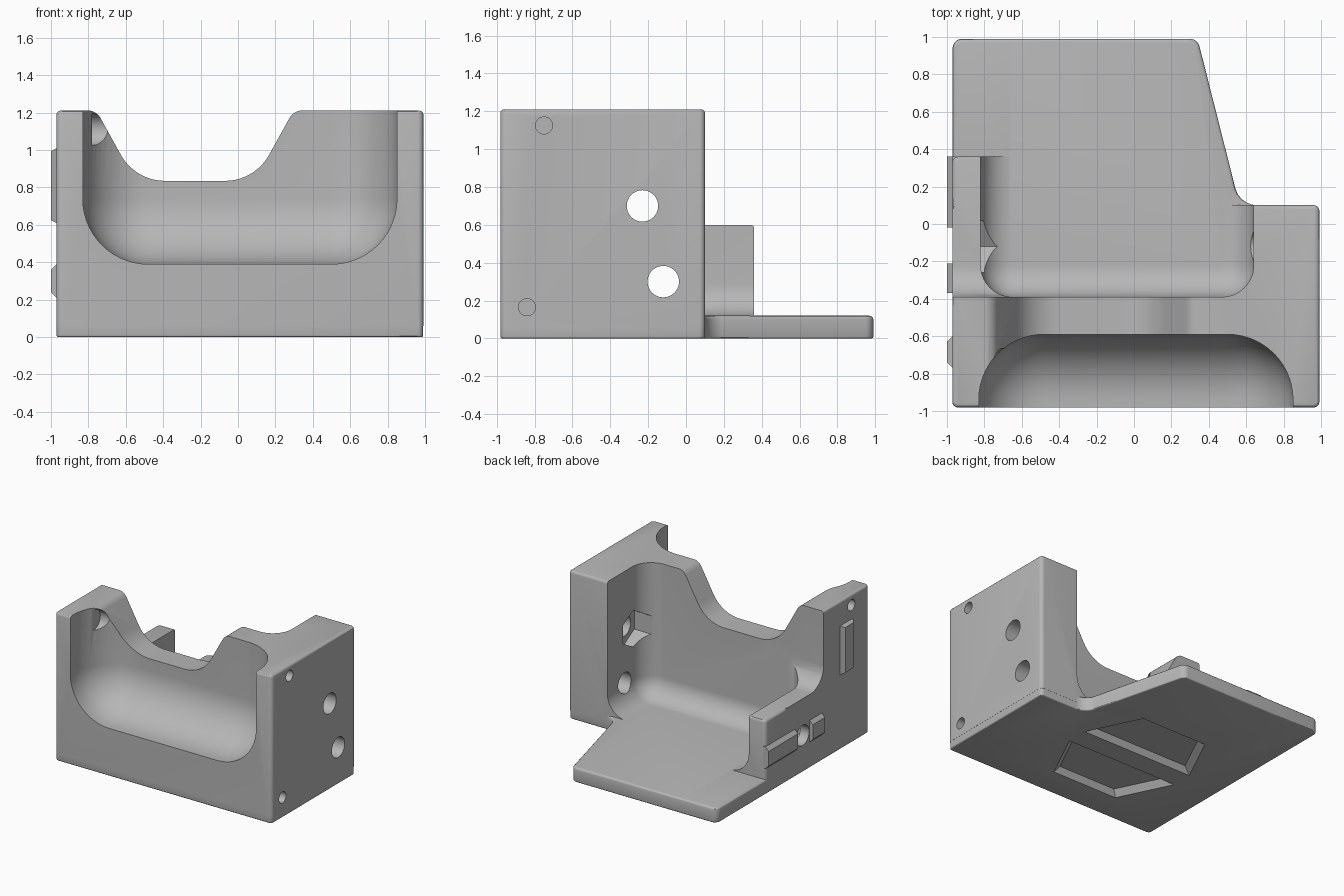
import bpy, bmesh, math
from mathutils import Vector

if "Cube" in bpy.data.objects:
    bpy.data.objects.remove(bpy.data.objects["Cube"])

grey = bpy.data.materials.new("plain_grey")
grey.use_nodes = True
grey.diffuse_color = (0.47, 0.47, 0.47, 1)
grey.node_tree.nodes["Principled BSDF"].inputs["Base Color"].default_value = (0.47, 0.47, 0.47, 1)


def finish(bm, name):
    bmesh.ops.recalc_face_normals(bm, faces=bm.faces)
    mesh = bpy.data.meshes.new(name)
    bm.to_mesh(mesh)
    bm.free()
    ob = bpy.data.objects.new(name, mesh)
    bpy.context.scene.collection.objects.link(ob)
    return ob


def extrude(points, shift):
    """Solid prism from a flat outline."""
    bm = bmesh.new()
    face = bm.faces.new([bm.verts.new(p) for p in points])
    new = bmesh.ops.extrude_face_region(bm, geom=[face])["geom"]
    bmesh.ops.translate(bm, vec=shift, verts=[g for g in new if isinstance(g, bmesh.types.BMVert)])
    bmesh.ops.recalc_face_normals(bm, faces=bm.faces)
    return bm


def round_edges(bm, edges, size, segments):
    bmesh.ops.bevel(bm, geom=edges, offset=size, segments=segments, profile=0.5,
                    affect='EDGES', clamp_overlap=False)


def slab(name, outline, lo, hi, rim, foot=0):
    """Upright prism; outline holds (x, y, corner size)."""
    bm = extrude([(x, y, lo) for x, y, r in outline], (0, 0, hi - lo))
    for x, y, r in outline:
        spot = Vector((x, y))
        round_edges(bm, [e for e in bm.edges if all((v.co.xy - spot).length < 1e-4 for v in e.verts)], r, 5)
    for level, size in ((hi, rim), (lo, foot)):
        if size:
            round_edges(bm, [e for e in bm.edges if all(abs(v.co.z - level) < 1e-4 for v in e.verts)], size, 3)
    return finish(bm, name)


def rectangle(x0, x1, y0, y1, r):
    return [(x0, y0, r), (x1, y0, r), (x1, y1, r), (x0, y1, r)]


def rounded_box(name, lo, hi, radius):
    x0, y0, z0 = lo
    x1, y1, z1 = hi
    bm = extrude([(x0, y0, z0), (x1, y0, z0), (x1, y1, z0), (x0, y1, z0)], (0, 0, z1 - z0))
    round_edges(bm, list(bm.edges), radius, 14)
    return finish(bm, name)


def bore(name, y, z, x0, x1, r, sides=40):
    ring = [2 * math.pi * i / sides for i in range(sides)]
    return finish(extrude([(x0, y + r * math.sin(a), z + r * math.cos(a)) for a in ring], (x1 - x0, 0, 0)), name)


def hull(name, points):
    bm = bmesh.new()
    for p in points:
        bm.verts.new(p)
    bmesh.ops.convex_hull(bm, input=bm.verts)
    return finish(bm, name)


def combine(target, tool, operation='DIFFERENCE'):
    mod = target.modifiers.new("combine", 'BOOLEAN')
    mod.operation, mod.solver, mod.object = operation, 'EXACT', tool
    bpy.context.view_layer.objects.active = target
    bpy.ops.object.modifier_apply(modifier=mod.name)
    bpy.data.objects.remove(tool)


# Base plate with slanted side, tall block and low side wall
body = slab("bracket_body", [(-0.97, -0.98, 0.03), (0.99, -0.98, 0.03), (0.99, 0.1, 0.03),
                             (0.565, 0.1, 0.09), (0.34, 0.99, 0.04), (-0.97, 0.99, 0.05)],
            0, 0.12, 0.02, 0.01)
combine(body, slab("tall_block", rectangle(-0.971, 0.991, -0.981, 0.101, 0.03), 0.06, 1.21, 0.02), 'UNION')
combine(body, slab("low_wall", rectangle(-0.9705, -0.66, -0.6, 0.36, 0.03), 0.05, 0.601, 0.02), 'UNION')

# Large filleted pockets, and the step down to the low wall
combine(body, rounded_box("front_pocket", (-0.83, -3, 0.39), (0.85, -0.59, 3), 0.35))
combine(body, rounded_box("rear_pocket", (-0.82, -0.39, 0.119), (0.64, 3, 3), 0.17))
combine(body, rounded_box("wall_step", (-2, -0.391, 0.6), (-0.3, 2, 3), 0.17))

# Saddle notch in the middle wall, mirrored about its own centre
half = []
for i in range(11):
    a = math.radians(6 * i)
    half.append((0.16 + 0.27 * math.sin(a), 0.835 + 0.27 * (1 - math.cos(a))))
for i in range(7):
    a = math.radians(60 - 10 * i)
    half.append((0.575 - 0.08 * math.sin(a), 1.132 + 0.08 * math.cos(a)))
half.append((0.575, 1.5))
notch = half + [(-x, z) for x, z in reversed(half)]
combine(body, finish(extrude([(x - 0.23, -1.3, z) for x, z in notch], (0, 1.3, 0)), "notch"))

# Through holes, blind holes and nut recesses
combine(body, bore("upper_hole", -0.23, 0.7, -1.5, 1.5, 0.083))
combine(body, bore("lower_hole", -0.12, 0.3, -1.5, 1.5, 0.083))
combine(body, bore("upper_nut", -0.23, 0.7, 0.4, 0.72, 0.15, 6))
combine(body, bore("lower_nut", -0.12, 0.3, -0.89, -0.5, 0.16, 6))
combine(body, bore("counterbore", -0.75, 1.11, -0.78, -0.3, 0.085))
for y, z, x0, x1 in ((-0.75, 1.125, 0.89, 1.2), (-0.84, 0.165, 0.89, 1.2), (-0.75, 1.125, -1.2, -0.88)):
    combine(body, bore("blind_hole", y, z, x0, x1, 0.045))

# Two tapered recesses underneath
for side in (1, -1):
    points = []
    for z, k in ((-0.02, 1.05), (0.05, 0.88)):
        for x, y in ((-0.51, -0.215), (0.51, -0.215), (0.3, 0.215), (-0.3, 0.215)):
            points.append((-0.13 + x * k, -0.21 + side * (0.305 + y * k), z))
    combine(body, hull("bottom_recess", points))

# Chamfered rails on the outer side wall
rails = []
for name, y0, y1, z0, z1, cy, cz in (("upright_rail", -0.77, -0.6, 0.61, 1.01, 0.03, 0.015),
                                     ("long_rail", -0.02, 0.36, 0.21, 0.39, 0, 0.03),
                                     ("short_rail", -0.37, -0.21, 0.21, 0.39, 0, 0.03)):
    rails.append(hull(name, [(x, y, z) for x, c in ((-0.95, 0), (-0.97, 0), (-1, 1))
                             for y in (y0 + c * cy, y1 - c * cy)
                             for z in (z0 + c * cz, z1 - c * cz)]))

for ob in [body] + rails:
    ob.data.materials.clear()
    ob.data.materials.append(grey)
    bpy.ops.object.select_all(action='DESELECT')
    ob.select_set(True)
    bpy.context.view_layer.objects.active = ob
    bpy.ops.object.shade_smooth_by_angle(angle=math.radians(30))
